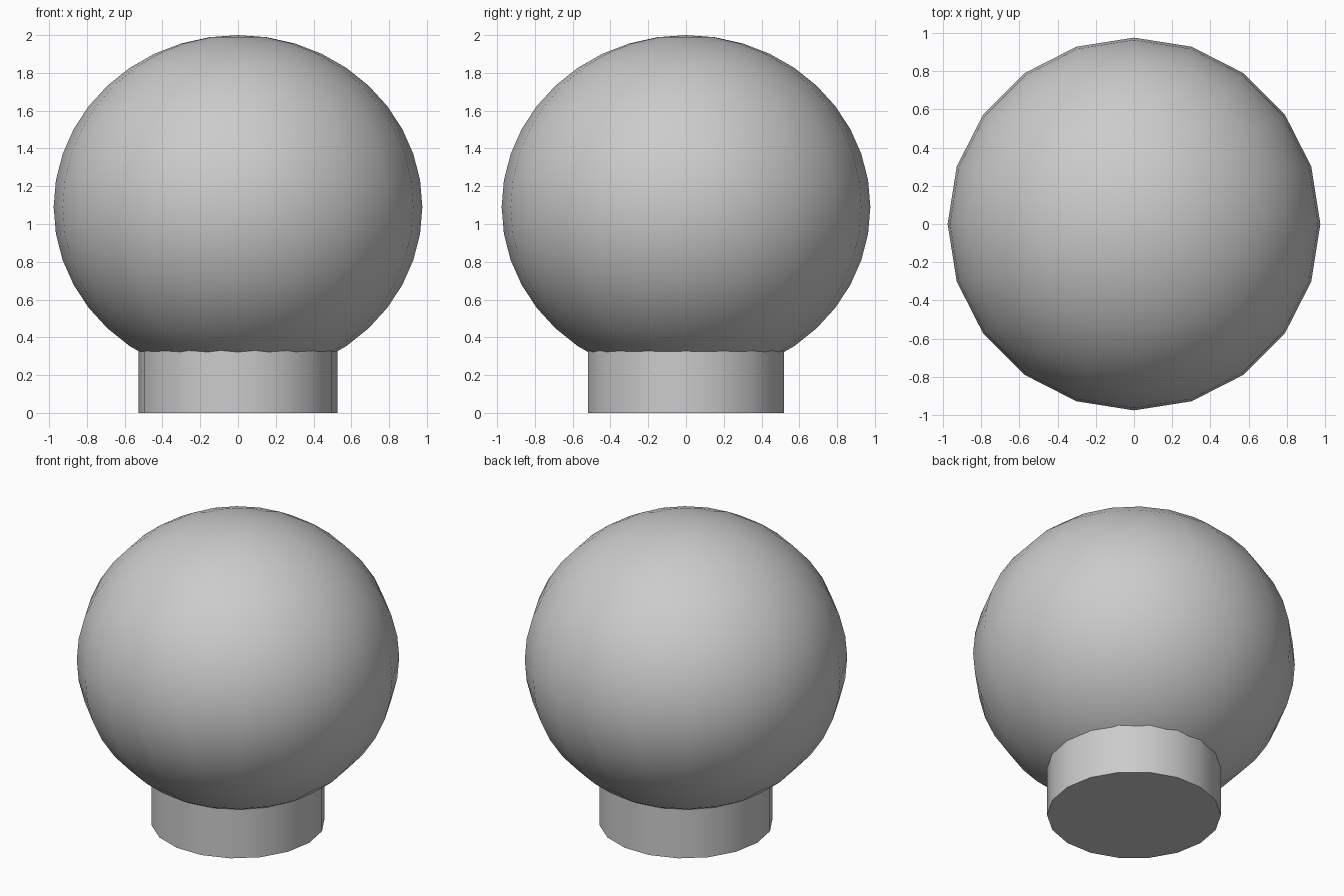
import bpy
import math

if "Cube" in bpy.data.objects:
    bpy.data.objects.remove(bpy.data.objects["Cube"])


def finish(name, angle):
    obj = bpy.context.object
    obj.name = name
    bpy.ops.object.transform_apply(location=True, rotation=True, scale=True)
    bpy.ops.object.shade_smooth_by_angle(angle=math.radians(angle))
    return obj


# Slightly flattened globe
bpy.ops.mesh.primitive_uv_sphere_add(segments=20, ring_count=20, radius=1,
                                     location=(0, 0, 1.09))
bpy.context.object.scale = (0.976, 0.976, 0.91)
finish("globe", 40)

# Short round neck, its top hidden inside the globe; a corner points along x
neck_height = 0.4
bpy.ops.mesh.primitive_cylinder_add(vertices=18, radius=0.526, depth=neck_height,
                                    location=(0, 0, neck_height / 2),
                                    rotation=(0, 0, math.radians(90)))
finish("neck", 40)
